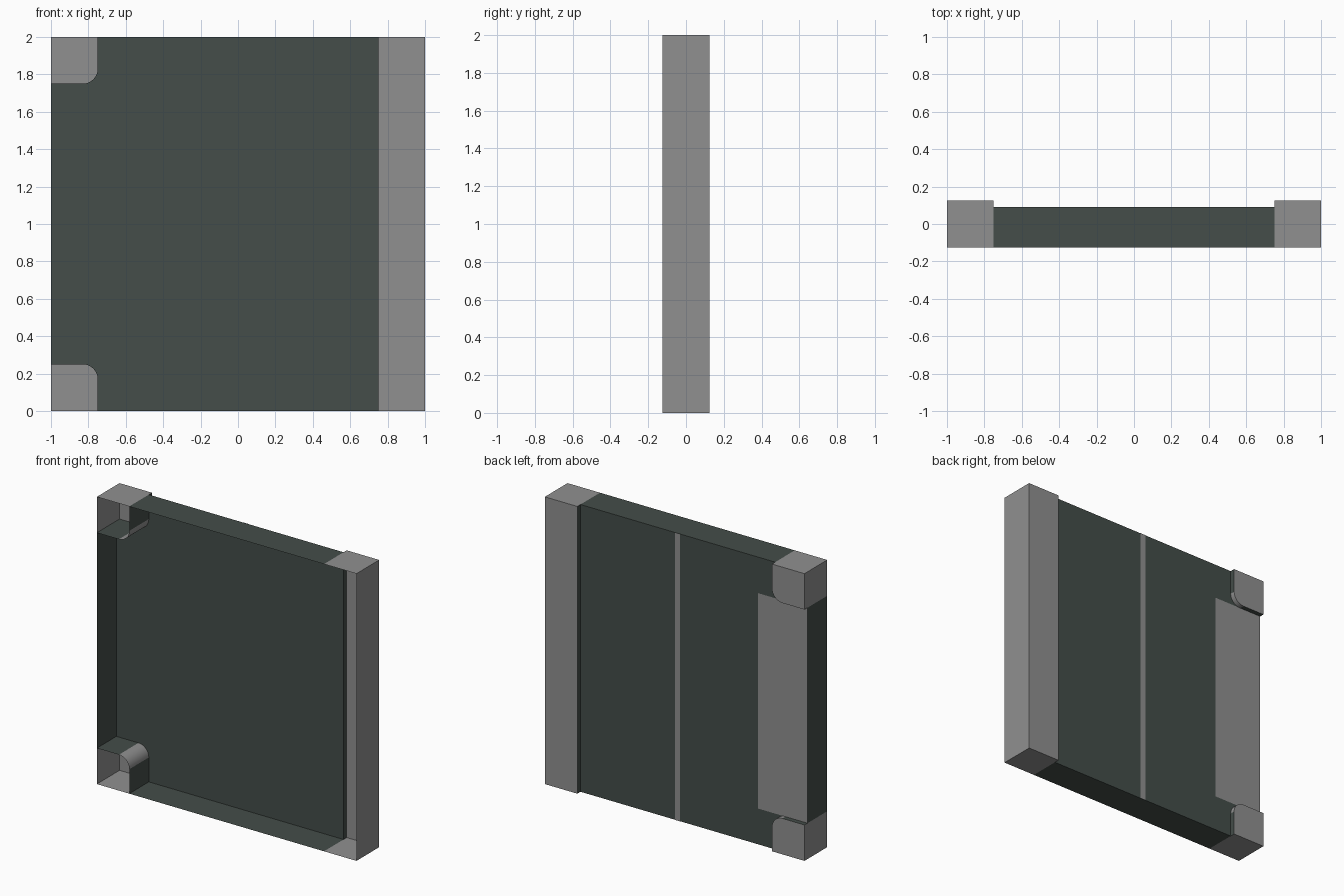
import bpy, bmesh, math
from mathutils import Vector

if "Cube" in bpy.data.objects:
    bpy.data.objects.remove(bpy.data.objects["Cube"])

def material(name, col):
    m = bpy.data.materials.new(name)
    m.diffuse_color = (*col, 1)
    m.use_nodes = True
    m.node_tree.nodes["Principled BSDF"].inputs["Base Color"].default_value = m.diffuse_color
    return m

GREY = material("mid grey", (0.28, 0.28, 0.28))
DARK = material("dark green grey", (0.058, 0.075, 0.067))

F, P, B = -0.125, 0.09, 0.125     # open front, panel plane, back plane
R = 0.08                          # corner fillet radius

def build(name, polys, mat, facing, smooth=False):
    """Thin sheet object made of polygons, turned towards 'facing'."""
    bm = bmesh.new()
    for pts in polys:
        f = bm.faces.new([bm.verts.new(p) for p in pts])
        f.normal_update()
        if f.normal.dot(Vector(facing)) < 0:
            f.normal_flip()
    bmesh.ops.remove_doubles(bm, verts=bm.verts[:], dist=1e-5)
    me = bpy.data.meshes.new(name)
    bm.to_mesh(me)
    bm.free()
    me.materials.append(mat)
    ob = bpy.data.objects.new(name, me)
    bpy.context.collection.objects.link(ob)
    if smooth:
        for p in me.polygons:
            p.use_smooth = True
    return ob

def flat(outline, y):
    return [(x, y, z) for x, z in outline]

def walls(line, y0, y1):
    return [[(a[0], y0, a[1]), (b[0], y0, b[1]), (b[0], y1, b[1]), (a[0], y1, a[1])]
            for a, b in zip(line, line[1:])]

def rect(x0, x1, z0, z1):
    return [(x0, z0), (x1, z0), (x1, z1), (x0, z1)]

def flip(line):
    return [(x, 2 - z) for x, z in line]

# rounded inner edge of the lower corner block
arc = [(-0.75 - R + R * math.sin(t), 0.25 - R + R * math.cos(t))
       for t in [i * math.pi / 16 for i in range(9)]]
edge = [(-1, 0.25)] + arc + [(-0.75, 0)]

# main panel with rounded notches, and its rims
build("panel", [flat(edge + [(0.75, 0), (0.75, 2)] + flip(edge)[::-1], P)], DARK, (0, 1, 0))
build("panel_top", walls([(-0.75, 2), (0.75, 2)], F, P), DARK, (0, 0, 1))
build("panel_bottom", walls([(-0.75, 0), (0.75, 0)], F, P), DARK, (0, 0, -1))
build("panel_side", walls([(-1, 0.25), (-1, 1.75)], F, P), DARK, (-1, 0, 0))
build("post_step", walls([(0.75, 0), (0.75, 2)], P, B), DARK, (-1, 0, 0))

# back details as thin plates
build("centre_stripe", [flat(rect(-0.02, 0.02, 0, 2), P + 0.002)], GREY, (0, 1, 0))
build("back_plate", [flat(rect(-1, -0.62, 0.25, 1.75), P + 0.002)], GREY, (0, 1, 0))

# full-height post, open at the front
build("post_back", [flat(rect(0.75, 1, 0, 2), B)], GREY, (0, 1, 0))
build("post_side", walls([(1, 0), (1, 2)], F, B), GREY, (1, 0, 0))
build("post_top", walls([(0.75, 2), (1, 2)], F, B), GREY, (0, 0, 1))
build("post_bottom", walls([(0.75, 0), (1, 0)], F, B), GREY, (0, 0, -1))

# lower and upper corner blocks, open at the front
for label, fn, up in (("lower", lambda l: l, 1), ("upper", flip, -1)):
    build(label + "_corner_back", [flat(fn(edge + [(-1, 0)]), B)], GREY, (0, 1, 0))
    build(label + "_corner_side", walls(fn([(-1, 0), (-1, 0.25)]), F, B), GREY, (-1, 0, 0))
    build(label + "_corner_end", walls(fn([(-1, 0), (-0.75, 0)]), F, B), GREY, (0, 0, -up))
    build(label + "_corner_fillet", walls(fn(arc), F, B), GREY, (1, 0, up), True)
    build(label + "_corner_ledges", walls(fn(edge[:2]), F, B) + walls(fn(edge[-2:]), F, B),
          DARK, (1, 0, up))
